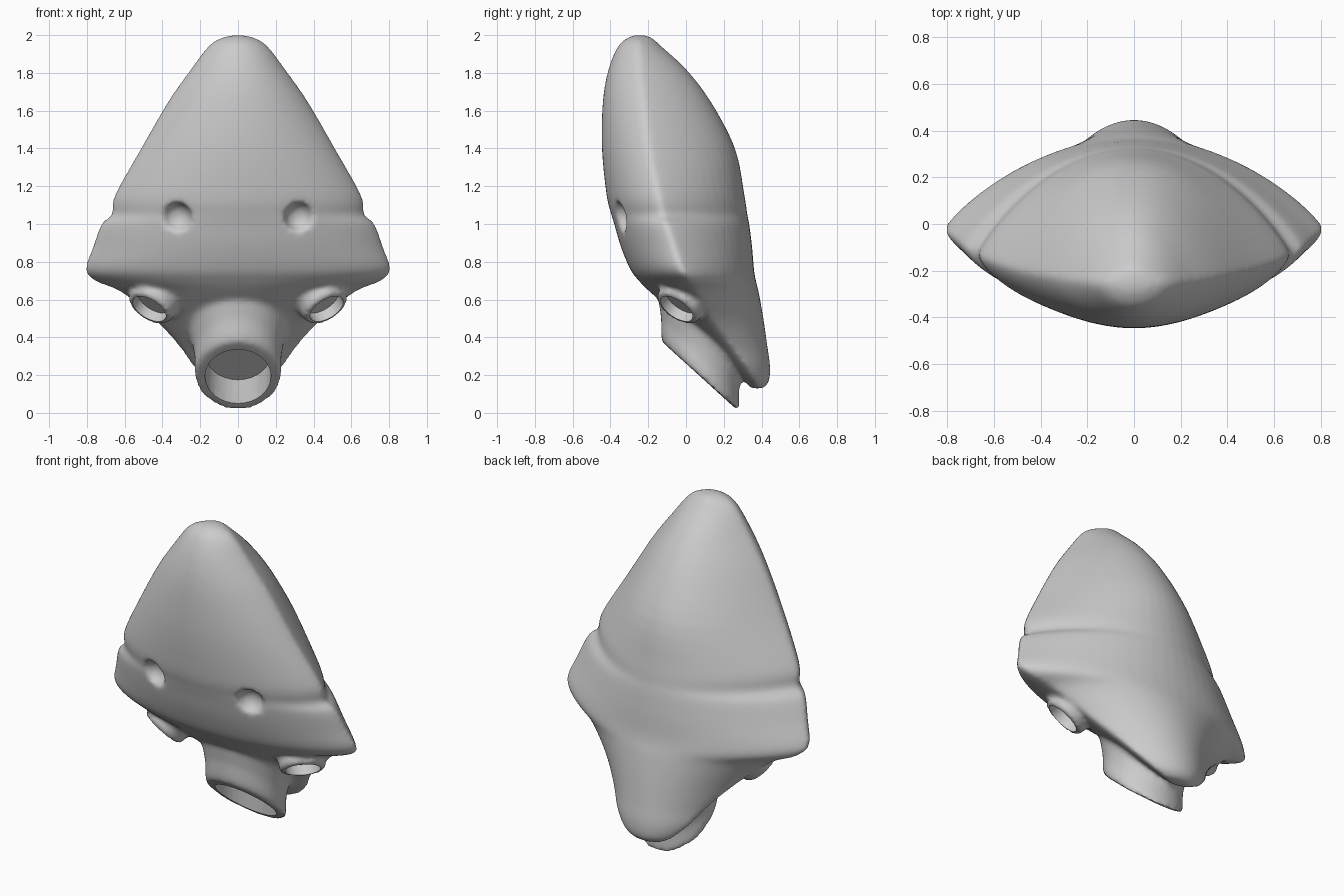
import bpy, bmesh, math
from mathutils import Vector

if "Cube" in bpy.data.objects:
    bpy.data.objects.remove(bpy.data.objects["Cube"])

# z, half width, rim y, front y, back y
SECTIONS = [
    (2.0, .02, -.25, -.27, -.22), (1.985, .09, -.25, -.31, -.18),
    (1.94, .16, -.25, -.36, -.13), (1.82, .25, -.24, -.41, 0),
    (1.65, .37, -.22, -.44, .13), (1.4, .515, -.19, -.445, .26),
    (1.15, .655, -.14, -.42, .31), (1.05, .67, -.12, -.395, .325),
    (1.0, .725, -.1, -.38, .335), (.88, .77, -.06, -.345, .35),
    (.76, .81, -.02, -.295, .36), (.70, .76, .02, -.25, .37),
    (.64, .62, .06, -.19, .385), (.5, .45, .14, -.03, .41),
    (.36, .32, .24, .12, .43), (.25, .24, .32, .23, .445),
    (.17, .16, .37, .31, .44), (.13, .08, .385, .34, .41)]


def loft(name, rings):
    bm = bmesh.new()
    vr = [[bm.verts.new(p) for p in r] for r in rings]
    n = len(vr[0])
    for a, b in zip(vr, vr[1:]):
        for i in range(n):
            j = (i + 1) % n
            bm.faces.new((a[i], a[j], b[j], b[i]))
    bm.faces.new(vr[0][::-1])
    bm.faces.new(vr[-1])
    bmesh.ops.recalc_face_normals(bm, faces=bm.faces)
    me = bpy.data.meshes.new(name)
    bm.to_mesh(me)
    bm.free()
    ob = bpy.data.objects.new(name, me)
    bpy.context.collection.objects.link(ob)
    return ob


def section_ring(z, w, yr, yf, yb, n=64):
    ring = []
    for i in range(n):
        t = 2 * math.pi * i / n
        s = math.sin(t)
        y = yr + ((yb - yr) * s ** 1.75 if s >= 0 else (yf - yr) * (-s) ** 1.35)
        ring.append((w * math.cos(t), y, z))
    return ring


def tube(name, centre, u, v, axis, profile):
    """Oval rings of (scale, distance along axis)."""
    c, u, v, axis = map(Vector, (centre, u, v, axis))
    angles = [2 * math.pi * i / 32 for i in range(32)]
    return loft(name, [[c + axis * d + s * (u * math.cos(t) + v * math.sin(t))
                        for t in angles] for s, d in profile])


def apply(ob, kind, **settings):
    m = ob.modifiers.new(kind.title(), kind)
    for k, val in settings.items():
        setattr(m, k, val)
    bpy.context.view_layer.objects.active = ob
    bpy.ops.object.modifier_apply(modifier=m.name)


def combine(ob, other, operation):
    other.hide_render = True
    apply(ob, 'BOOLEAN', object=other, operation=operation, solver='EXACT')
    bpy.data.objects.remove(other)


# Mantle: lens-shaped sections, eased between the rows
def ease(p0, p1, p2, p3, t):
    return [b + .5 * t * (c - a + t * (2 * a - 5 * b + 4 * c - d + t * (3 * (b - c) + d - a)))
            for a, b, c, d in zip(p0, p1, p2, p3)]


rows = []
last = len(SECTIONS) - 1
for i in range(last):
    four = [SECTIONS[min(max(i + k, 0), last)] for k in (-1, 0, 1, 2)]
    rows += [ease(*four, k / 4) for k in range(4)]
rows.append(SECTIONS[-1])
body = loft("mantle_body", [section_ring(*r) for r in rows])

# Large mouth funnel, slanted rim with upright walls
mouth = dict(centre=(0, .075, .193), u=(.23, 0, 0), v=(0, .207, -.188), axis=(0, 0, 1))
combine(body, tube("mouth_funnel", profile=[(.97, 0), (1, .03), (1, .12), (1.06, .2), (1.2, .3)],
                   **mouth), 'UNION')

# Small side funnels
ports = []
for side in (-1, 1):
    n = Vector((.45 * side, -.5, -.74)).normalized()
    u = n.cross(Vector((0, 0, 1))).normalized()
    ports.append(dict(centre=(.47 * side, -.05, .55), u=u * .13, v=n.cross(u) * .13, axis=-n))
for p in ports:
    combine(body, tube("side_funnel", profile=[(.93, 0), (1, .02), (1, .05), (1.12, .1), (1.2, .15)],
                       **p), 'UNION')

# Eye sockets
for side in (-1, 1):
    bpy.ops.mesh.primitive_uv_sphere_add(segments=24, ring_count=16, radius=.08,
                                         location=(.325 * side, -.36, 1.035))
    combine(body, bpy.context.object, 'DIFFERENCE')

# Blend everything into one skin
apply(body, 'REMESH', mode='VOXEL', voxel_size=.014)
apply(body, 'SMOOTH', factor=.5, iterations=8)

# Funnel openings
combine(body, tube("mouth_opening", profile=[(.76, -.06), (.76, .125)], **mouth), 'DIFFERENCE')
for p in ports:
    combine(body, tube("side_opening", profile=[(.76, -.04), (.76, .06)], **p), 'DIFFERENCE')

bpy.ops.object.select_all(action='DESELECT')
body.select_set(True)
bpy.context.view_layer.objects.active = body
bpy.ops.object.shade_smooth_by_angle(angle=math.radians(40))
